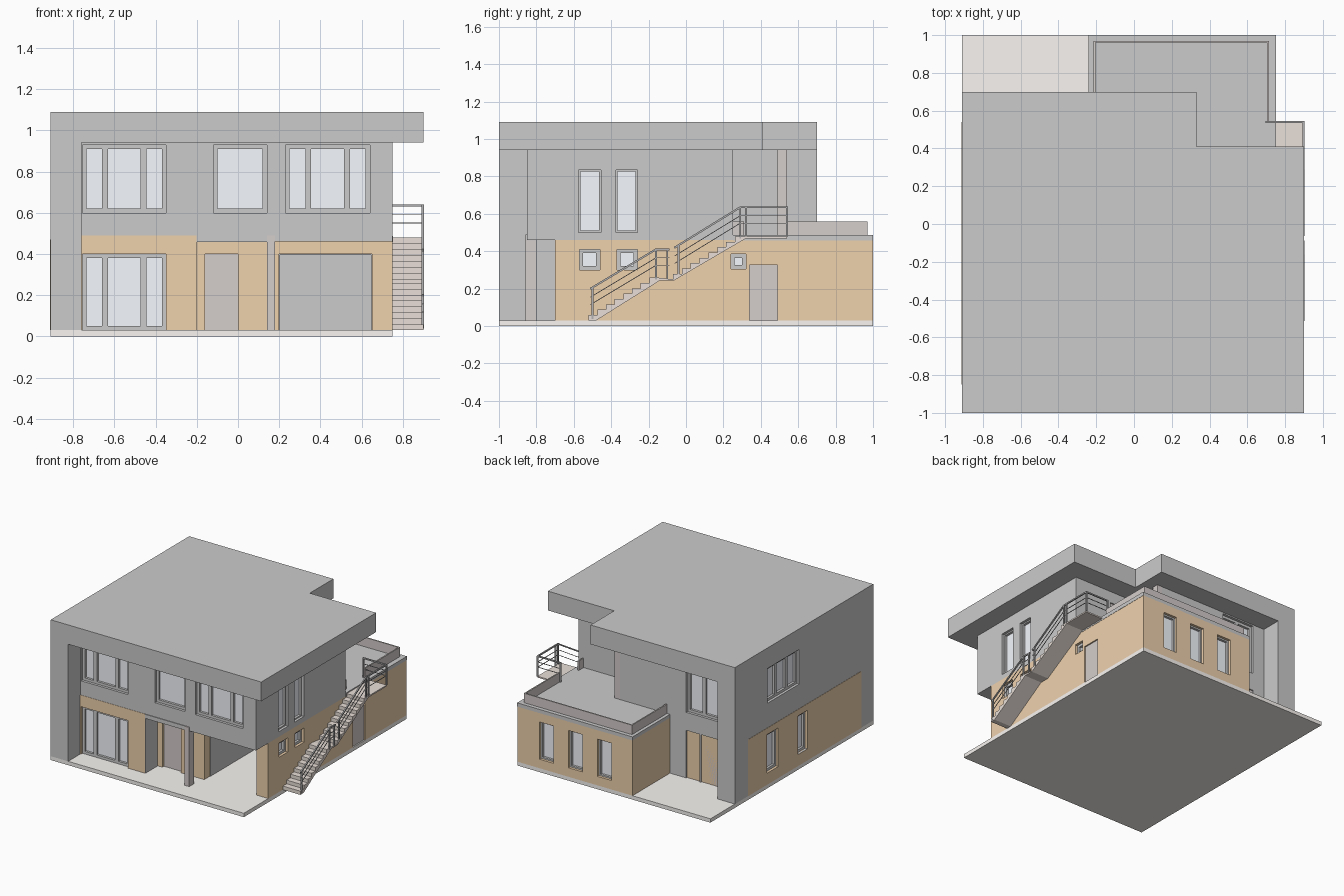
import bpy, bmesh
from mathutils import Vector, Matrix

if "Cube" in bpy.data.objects:
    bpy.data.objects.remove(bpy.data.objects["Cube"])


def material(name, rgb):
    m = bpy.data.materials.new(name)
    m.diffuse_color = (*rgb, 1)
    m.use_nodes = True
    m.node_tree.nodes["Principled BSDF"].inputs["Base Color"].default_value = m.diffuse_color
    return m


ORANGE = material("orange_render", (0.86, 0.64, 0.42))
BROWN = material("brown_grey", (0.66, 0.61, 0.60))
GLASS = material("glass", (0.92, 0.95, 1.0))
PAVING = material("paving", (0.95, 0.92, 0.89))
STEP = material("step", (0.82, 0.74, 0.69))
METAL = material("metal", (0.45, 0.45, 0.46))


def finish(name, bm, mat=None):
    bmesh.ops.recalc_face_normals(bm, faces=bm.faces)
    me = bpy.data.meshes.new(name)
    bm.to_mesh(me)
    bm.free()
    ob = bpy.data.objects.new(name, me)
    bpy.context.collection.objects.link(ob)
    if mat:
        me.materials.append(mat)
    return ob


def add_box(bm, x, y, z):
    lo, hi = Vector((x[0], y[0], z[0])), Vector((x[1], y[1], z[1]))
    bmesh.ops.create_cube(bm, size=1, matrix=Matrix.Translation((lo + hi) / 2) @ Matrix.Diagonal((*(hi - lo), 1)))


def box(name, x, y, z, mat=None):
    bm = bmesh.new()
    add_box(bm, x, y, z)
    return finish(name, bm, mat)


def prism(name, pts, axis, lo, hi, mat=None):
    """Extrude an outline along x (points are y,z) or z (points are x,y)."""
    bm = bmesh.new()
    place = (lambda a, b: (lo, a, b)) if axis == "x" else (lambda a, b: (a, b, lo))
    f = bm.faces.new([bm.verts.new(place(*p)) for p in pts])
    ext = bmesh.ops.extrude_face_region(bm, geom=[f])["geom"]
    step = Vector((hi - lo, 0, 0)) if axis == "x" else Vector((0, 0, hi - lo))
    bmesh.ops.translate(bm, vec=step, verts=[v for v in ext if isinstance(v, bmesh.types.BMVert)])
    return finish(name, bm, mat)


cuts = {}


def opening(name, walls, side, plane, u, z, mullions=(), door=False, depth=0.05, fw=0.02):
    """Recessed window or door; side is the facing direction, u the span along the wall."""
    axis, s = side[1], 1 if side[0] == "+" else -1

    def span(uu, d0, d1, zz):
        d = tuple(sorted((plane - s * d0, plane - s * d1)))
        return (d, uu, zz) if axis == "x" else (uu, d, zz)
    z_cut = (z[0] - 0.01, z[1]) if z[0] <= 0.03 else z
    for w in walls:
        cuts.setdefault(w, []).append(span(u, -0.02, depth, z_cut))
    if door:
        box(name, *span(u, depth - 0.02, depth + 0.01, z), BROWN)
        return
    box(name + "_glass", *span(u, depth - 0.012, depth + 0.01, z), GLASS)
    bm = bmesh.new()
    bars = [(u, (z[0], z[0] + fw)), (u, (z[1] - fw, z[1])), ((u[0], u[0] + fw), z), ((u[1] - fw, u[1]), z)]
    for m in mullions:
        c = u[0] + m * (u[1] - u[0])
        bars.append(((c - 0.014, c + 0.014), z))
    for uu, zz in bars:
        add_box(bm, *span(uu, depth - 0.03, depth + 0.005, zz))
    finish(name + "_frame", bm)


# Main masses
box("base_slab", (-0.91, 0.75), (-1, 1), (0, 0.03), PAVING)
prism("roof", [(-0.91, -1), (0.90, -1), (0.90, 0.41), (0.33, 0.41), (0.33, 0.70), (-0.91, 0.70)], "z", 0.94, 1.09)
walls = {
    "left_wall": box("left_wall", (-0.91, -0.76), (-1, 0.70), (0.03, 0.94)),
    "left_panel": box("left_panel", (-0.912, -0.89), (-0.85, 0.54), (0.03, 0.47), ORANGE),
    "ground": prism("ground_floor", [(-0.76, -0.70), (0.75, -0.70), (0.75, 1), (-0.24, 1), (-0.24, 0.53),
                                     (-0.76, 0.53)], "z", 0.03, 0.46, ORANGE),
    "left_room": box("left_room", (-0.76, -0.202), (-0.852, -0.69), (0.03, 0.49), ORANGE),
    "back_wall": box("back_wall", (-0.76, -0.24), (0.45, 0.54), (0.03, 0.465)),
    "upper": prism("upper_floor", [(-0.76, -0.85), (0.75, -0.85), (0.75, 0.25), (0.19, 0.25), (0.19, 0.54),
                                   (-0.76, 0.54)], "z", 0.46, 0.94),
}
box("left_room_side", (-0.21, -0.20), (-0.851, -0.70), (0.03, 0.465))
box("entrance_beam", (-0.20, 0.18), (-0.855, -0.80), (0.458, 0.49))
box("entrance_post", (0.14, 0.18), (-0.857, -0.80), (0.03, 0.49), BROWN)

# Front windows and door
T = (0.27, 0.73)
opening("front_left_window", ["upper"], "-y", -0.85, (-0.755, -0.35), (0.60, 0.93), T)
opening("front_mid_window", ["upper"], "-y", -0.85, (-0.12, 0.14), (0.60, 0.93))
opening("front_right_window", ["upper"], "-y", -0.85, (0.23, 0.64), (0.60, 0.93), T)
opening("front_ground_window", ["left_room"], "-y", -0.852, (-0.755, -0.35), (0.03, 0.40), T)
opening("front_door", ["ground"], "-y", -0.70, (-0.16, 0.0), (0.03, 0.40), door=True, depth=0.04)

# Right side
for i, y in enumerate(((-0.575, -0.455), (-0.375, -0.26))):
    opening(f"right_upper_window_{i}", ["upper"], "+x", 0.75, y, (0.50, 0.835), fw=0.01)
for i, (y, z) in enumerate((((-0.57, -0.46), (0.30, 0.41)), ((-0.37, -0.26), (0.30, 0.41)),
                            ((0.24, 0.32), (0.305, 0.385)))):
    opening(f"right_small_window_{i}", ["ground"], "+x", 0.75, y, z)
opening("right_door", ["ground"], "+x", 0.75, (0.34, 0.49), (0.03, 0.325), door=True, depth=0.03)

# Back
for i, x in enumerate((-0.06, 0.19, 0.44)):
    opening(f"back_window_{i}", ["ground"], "+y", 1.0, (x, x + 0.12), (0.10, 0.39), fw=0.012)
opening("back_upper_window", ["upper"], "+y", 0.54, (-0.66, -0.38), (0.54, 0.93), (0.5,))
opening("back_glass_door", ["back_wall"], "+y", 0.54, (-0.495, -0.38), (0.03, 0.40))
opening("back_door", ["back_wall"], "+y", 0.54, (-0.66, -0.505), (0.03, 0.40), door=True, depth=0.03)
opening("terrace_door", ["upper"], "+y", 0.25, (0.27, 0.43), (0.49, 0.85), door=True, depth=0.03)

# Left side
LEFT = ["left_wall", "left_panel"]
opening("left_upper_window", LEFT[:1], "-x", -0.91, (-0.09, 0.30), (0.66, 0.93), (0.33, 0.67))
for i, y in enumerate(((-0.19, -0.07), (0.17, 0.31))):
    opening(f"left_ground_window_{i}", LEFT, "-x", -0.912, y, (0.12, 0.42))

# Garage: open bay with a grey lining behind the orange reveal
cuts["ground"].append(((0.20, 0.65), (-0.75, 0.20), (0.02, 0.40)))
bm = bmesh.new()
for x, y, z in (((0.198, 0.204), (-0.63, 0.20), (0.03, 0.40)), ((0.646, 0.652), (-0.63, 0.20), (0.03, 0.40)),
                ((0.20, 0.65), (-0.63, 0.20), (0.396, 0.402)), ((0.20, 0.65), (0.19, 0.202), (0.03, 0.40))):
    add_box(bm, x, y, z)
finish("garage_lining", bm)

# Cut all openings
for key, boxes in cuts.items():
    bm = bmesh.new()
    for b in boxes:
        add_box(bm, *b)
    cutter = finish("cutter", bm)
    cutter.hide_render = True
    ob = walls[key]
    mod = ob.modifiers.new("openings", "BOOLEAN")
    mod.operation, mod.solver, mod.object = "DIFFERENCE", "EXACT", cutter
    bpy.context.view_layer.objects.active = ob
    bpy.ops.object.modifier_apply(modifier=mod.name)
    bpy.data.objects.remove(cutter)

# Terrace
box("terrace_slab", (-0.24, 0.752), (0.25, 1.0), (0.458, 0.487))
box("terrace_post", (0.19, 0.235), (0.49, 0.54), (0.487, 0.94), BROWN)
bm = bmesh.new()
for x, y in (((-0.215, -0.205), (0.54, 0.97)), ((-0.215, 0.715), (0.96, 0.97)), ((0.705, 0.715), (0.54, 0.97)),
             ((0.705, 0.715), (0.25, 0.31))):
    add_box(bm, x, y, (0.48, 0.56))
finish("terrace_parapet", bm, BROWN)

# Outside stair: two flights of eight steps with a middle landing
profile = []
for y0, z0, run in ((-0.52, 0.03, 0.37), (-0.07, 0.25, 0.38)):
    for i in range(8):
        y = y0 + run * i / 8
        profile += [(y, z0 + 0.0286 * i), (y, z0 + 0.0286 * (i + 1))]
    z_top = z0 + 0.0286 * 8
    profile.append((y0 + run, z_top))
    if y0 < -0.1:
        profile[-1] = (y0 + run, z_top)
profile += [(0.54, 0.4786), (0.54, 0.468), (0.32, 0.468), (-0.065, 0.243), (-0.14, 0.243), (-0.48, 0.03)]
prism("outside_stair", profile, "x", 0.75, 0.90, STEP)


# Stair railing
def bars(name, segs, r):
    bm = bmesh.new()
    for a, b in segs:
        a, b = Vector(a), Vector(b)
        d = b - a
        m = Matrix.Translation((a + b) / 2) @ d.to_track_quat("Z", "Y").to_matrix().to_4x4()
        bmesh.ops.create_cube(bm, size=1, matrix=m @ Matrix.Diagonal((2 * r, 2 * r, d.length + r, 1)))
    finish(name, bm, METAL)


X = 0.897
path_low = [(X, -0.51, 0.20), (X, -0.16, 0.41), (X, -0.09, 0.41)]
path_high = [(X, -0.06, 0.42), (X, 0.29, 0.635), (X, 0.54, 0.635), (0.70, 0.54, 0.635)]
top, mid = [], []
for path in (path_low, path_high):
    for a, b in zip(path, path[1:]):
        top.append((a, b))
        for drop in (0.045, 0.085):
            mid.append(tuple((p[0], p[1], p[2] - drop) for p in (a, b)))
posts = [((x, y, z0), (x, y, z1)) for x, y, z0, z1 in (
    (X, -0.50, 0.04, 0.20), (X, -0.16, 0.25, 0.41), (X, -0.10, 0.25, 0.41), (X, -0.04, 0.28, 0.43),
    (X, 0.29, 0.47, 0.635), (X, 0.32, 0.48, 0.635), (X, 0.54, 0.48, 0.635), (0.70, 0.54, 0.48, 0.635))]
bars("handrail", top, 0.005)
bars("railing_posts", posts, 0.005)
bars("railing_wires", mid, 0.002)
